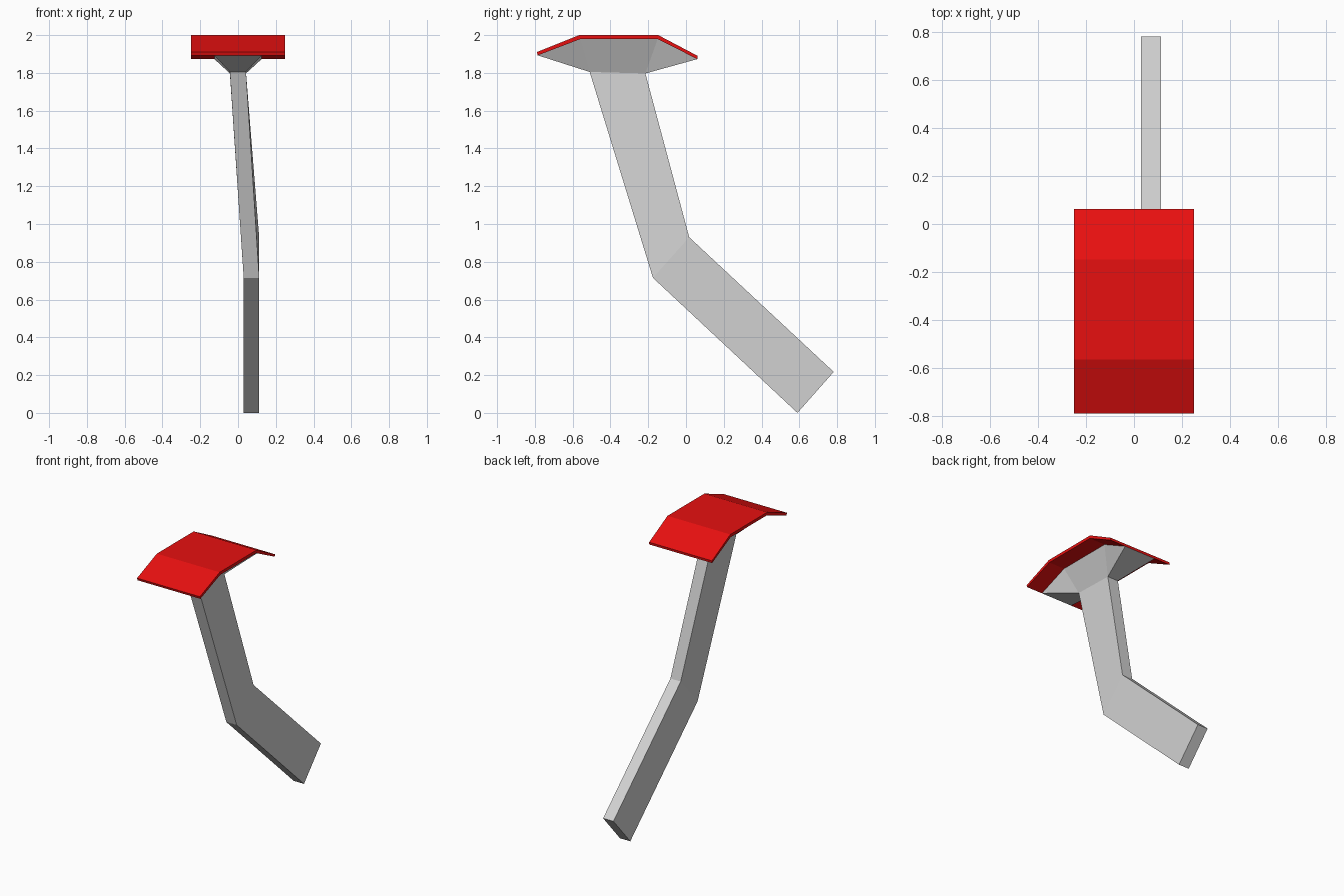
import bpy, bmesh

cube = bpy.data.objects.get("Cube")
if cube:
    bpy.data.objects.remove(cube, do_unlink=True)


def material(name, rgb):
    m = bpy.data.materials.new(name)
    m.use_nodes = True
    m.diffuse_color = (*rgb, 1)
    m.node_tree.nodes["Principled BSDF"].inputs["Base Color"].default_value = (*rgb, 1)
    return m


grey = material("grey_metal", (0.64, 0.64, 0.64))
red = material("red_pad", (0.8, 0.005, 0.005))


def finish(name, bm, mat):
    bmesh.ops.recalc_face_normals(bm, faces=bm.faces[:])
    mesh = bpy.data.meshes.new(name)
    bm.to_mesh(mesh)
    bm.free()
    mesh.materials.append(mat)
    obj = bpy.data.objects.new(name, mesh)
    bpy.context.collection.objects.link(obj)
    return obj


def row(bm, x, profile):
    return [bm.verts.new((x, y, z)) for y, z in profile]


def bridge(bm, a, b):
    """Quads between two closed loops of equal length."""
    for i in range(len(a)):
        j = (i + 1) % len(a)
        bm.faces.new((a[i], a[j], b[j], b[i]))


# Bent arm: rectangular sections joined from foot to neck
neck = [(-0.51, 1.805), (-0.215, 1.797)]
sections = [
    (0.03, 0.112, [(0.59, 0.0), (0.782, 0.217)]),
    (0.03, 0.112, [(-0.175, 0.715), (0.017, 0.93)]),
    (-0.043, 0.042, neck),
]
bm = bmesh.new()
loops = [row(bm, x0, p) + row(bm, x1, p)[::-1] for x0, x1, p in sections]
for low, high in zip(loops, loops[1:]):
    bridge(bm, low, high)
bm.faces.new(loops[0])
bm.faces.new(loops[-1])
finish("arm", bm, grey)

# Pad: bent plate with a constant cross-section
under = [(-0.785, 1.893), (-0.56, 1.979), (-0.15, 1.979), (0.06, 1.873)]
over = [(-0.79, 1.91), (-0.565, 2.0), (-0.147, 2.0), (0.062, 1.89)]
bm = bmesh.new()
left, right = (row(bm, x, under + over[::-1]) for x in (0.25, -0.25))
bridge(bm, left, right)
for side in (left, right):
    for i in range(3):
        bm.faces.new((side[i], side[i + 1], side[6 - i], side[7 - i]))
finish("pad", bm, red)

# Flared bracket: spreads from the neck to the underside of the pad
bm = bmesh.new()
sides = []
for neck_x, pad_x in ((-0.043, -0.125), (0.042, 0.125)):
    front, back = row(bm, neck_x, neck)
    top = row(bm, pad_x, under)
    bm.faces.new((front, top[0], top[1]))
    bm.faces.new((front, top[1], top[2], back))
    bm.faces.new((back, top[2], top[3]))
    sides.append([front, *top, back])
bridge(bm, *sides)
finish("bracket", bm, grey)
